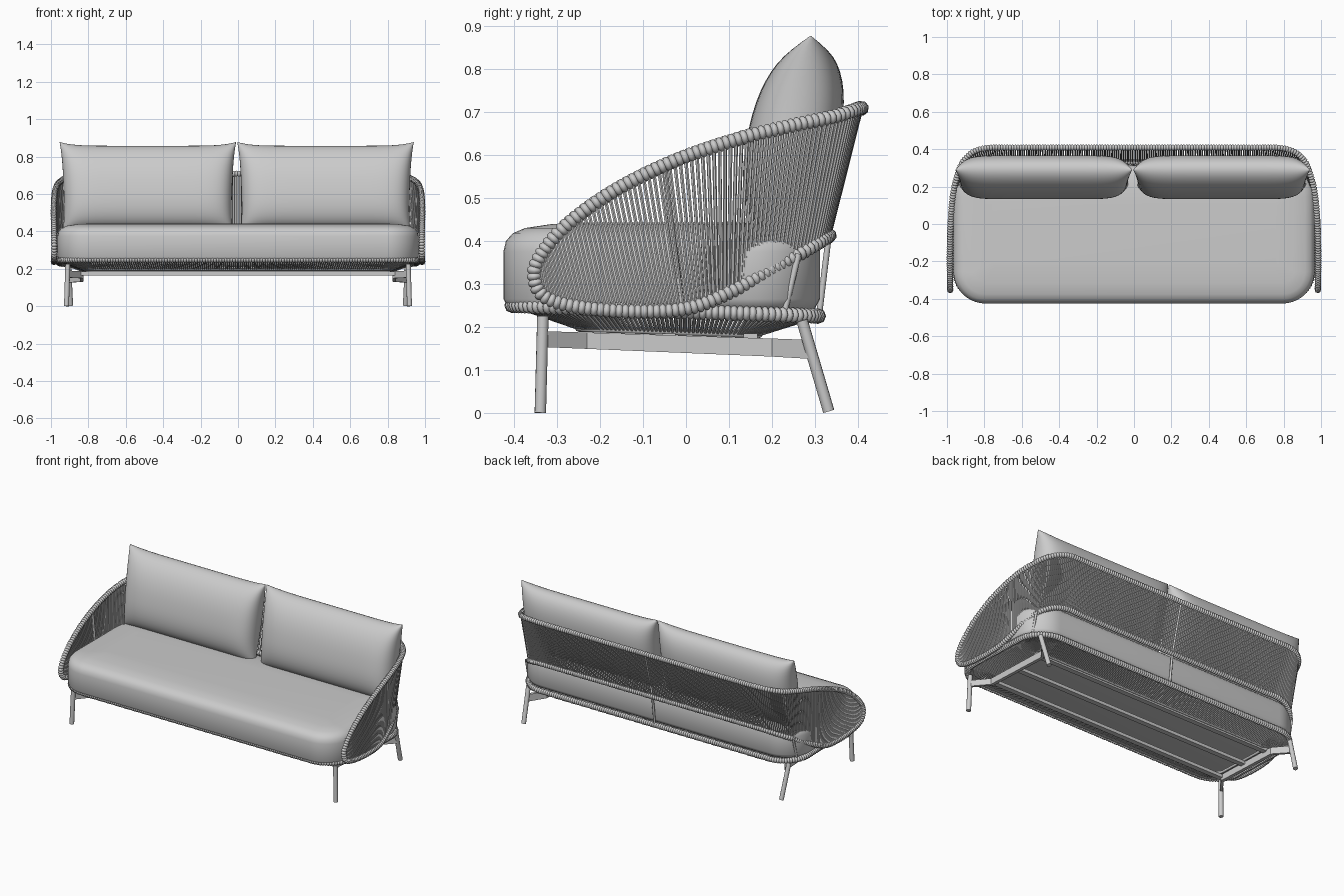
import bpy, bmesh, math
from mathutils import Vector

cube = bpy.data.objects.get("Cube")
if cube:
    bpy.data.objects.remove(cube, do_unlink=True)


def material(name, value):
    m = bpy.data.materials.new(name)
    m.use_nodes = True
    m.diffuse_color = (value, value, value, 1)
    m.node_tree.nodes["Principled BSDF"].inputs["Base Color"].default_value = (value, value, value, 1)
    return m


FABRIC = material("light grey", 0.6)


def finish(ob, angle=50):
    bpy.ops.object.select_all(action="DESELECT")
    bpy.context.view_layer.objects.active = ob
    ob.select_set(True)
    if ob.type == "CURVE":
        bpy.ops.object.convert(target="MESH")
        ob = bpy.context.object
    bpy.ops.object.shade_smooth_by_angle(angle=math.radians(angle))
    return ob


def mesh_object(name, bm):
    bmesh.ops.recalc_face_normals(bm, faces=bm.faces)
    me = bpy.data.meshes.new(name)
    bm.to_mesh(me)
    bm.free()
    me.materials.append(FABRIC)
    ob = bpy.data.objects.new(name, me)
    bpy.context.collection.objects.link(ob)
    return finish(ob)


def tubes(name, paths, radius, radii=None, closed=False, res=2):
    cu = bpy.data.curves.new(name, "CURVE")
    cu.dimensions = "3D"
    cu.bevel_depth = radius
    cu.bevel_resolution = res
    cu.use_fill_caps = not closed
    for path in paths:
        sp = cu.splines.new("POLY")
        sp.points.add(len(path) - 1)
        sp.use_cyclic_u = closed
        for i, p in enumerate(path):
            sp.points[i].co = (*p, 1)
            sp.points[i].radius = radii[i % len(radii)] if radii else 1
    cu.materials.append(FABRIC)
    ob = bpy.data.objects.new(name, cu)
    bpy.context.collection.objects.link(ob)
    return finish(ob)


def spline(pts, steps, closed=False):
    """Smooth curve through the points."""
    n, out = len(pts), []
    get = (lambda i: pts[i % n]) if closed else (lambda i: pts[max(0, min(n - 1, i))])
    for i in range(n if closed else n - 1):
        a, b, c, d = (get(i + k) for k in (-1, 0, 1, 2))
        for s in range(steps):
            t = s / steps
            out.append(0.5 * (2 * b + (c - a) * t + (2 * a - 5 * b + 4 * c - d) * t * t
                              + (3 * b - a - 3 * c + d) * t ** 3))
    return out if closed else out + [pts[-1]]


def resample(loop, count):
    """Evenly spaced points on a closed loop."""
    pts = loop + [loop[0]]
    total = sum((b - a).length for a, b in zip(pts, pts[1:]))
    out, walked = [], 0
    for a, b in zip(pts, pts[1:]):
        seg = (b - a).length
        while seg and len(out) < count and len(out) * total / count <= walked + seg:
            out.append(a.lerp(b, (len(out) * total / count - walked) / seg))
        walked += seg
    return out


def wrapped_rim(name, loop, radius=0.017, pitch=0.0145):
    length = sum((b - a).length for a, b in zip(loop, loop[1:] + loop[:1]))
    path = resample(loop, int(length / pitch) * 4)
    tubes(name, [path], radius, radii=(0.7, 0.95, 1, 0.95), closed=True)


def rounded_rect(x, y0, y1, r, z, inset=0, seg=10):
    x, y0, y1, r = x - inset, y0 + inset, y1 - inset, max(r - inset, 0.02)
    pts = []
    for k, (cx, cy) in enumerate([(x - r, y1 - r), (r - x, y1 - r), (r - x, y0 + r), (x - r, y0 + r)]):
        for s in range(seg + 1):
            a = (k + s / seg) * math.pi / 2
            pts.append(Vector((cx + r * math.cos(a), cy + r * math.sin(a), z)))
    return pts


def box(name, centre, size):
    bm = bmesh.new()
    bmesh.ops.create_cube(bm, size=1)
    bmesh.ops.scale(bm, vec=size, verts=bm.verts)
    bmesh.ops.translate(bm, vec=centre, verts=bm.verts)
    return mesh_object(name, bm)


def mirrored(p):
    return Vector((-p[0], p[1], p[2]))


# Seat cushion: stacked rounded outlines with a softly domed top
bm = bmesh.new()
rings = []
for inset, z in [(0.04, 0.235), (0.012, 0.243), (0, 0.265), (0, 0.375), (0.006, 0.4),
                 (0.022, 0.418), (0.05, 0.43), (0.11, 0.439), (0.2, 0.443)]:
    rings.append([bm.verts.new(p) for p in rounded_rect(0.965, -0.425, 0.312, 0.17, z, inset)])
for lo, hi in zip(rings, rings[1:]):
    for i in range(len(lo)):
        j = (i + 1) % len(lo)
        bm.faces.new((lo[i], lo[j], hi[j], hi[i]))
bm.faces.new(rings[0][::-1])
bm.faces.new(rings[-1])
mesh_object("seat_cushion", bm)


# Back pillows: pinched edges with pulled out corners
def pillow(name, cx):
    bm = bmesh.new()
    nu, nv = 40, 24
    bmesh.ops.create_grid(bm, x_segments=nu, y_segments=nv, size=1)
    back = bmesh.ops.duplicate(bm, geom=bm.faces[:])["geom"]
    back = {g for g in back if isinstance(g, bmesh.types.BMVert)}
    for vert in bm.verts:
        u, v = (math.sin(c * math.pi / 2) for c in vert.co.xy)
        swell = 0.108 * max(0, (1 - abs(u) ** 9) * (1 - abs(v) ** 2.3)) ** 0.5
        side = 1 if vert in back else -1
        vert.co = (cx + 0.472 * u * (0.98 + 0.02 * v) * (1 - 0.025 * (1 - abs(v) ** 3)),
                   0.25 + 0.04 * v + side * swell,
                   0.64 + 0.238 * v * (1 - 0.085 * (1 - abs(u) ** 7)))
    bmesh.ops.remove_doubles(bm, verts=bm.verts, dist=0.0005)
    mesh_object(name, bm)


pillow("back_pillow_right", -0.482)
pillow("back_pillow_left", 0.468)

# Shell rims: paired points on the upper and lower edge, front tip to back middle
TIP = Vector((0.983, -0.352, 0.31))
UPPER = [Vector(p) for p in [
    (0.983, -0.342, 0.36), (0.984, -0.28, 0.435), (0.985, -0.17, 0.515), (0.982, -0.03, 0.585),
    (0.972, 0.12, 0.637), (0.95, 0.24, 0.667), (0.905, 0.345, 0.69), (0.81, 0.402, 0.708),
    (0.6, 0.408, 0.708), (0, 0.408, 0.708)]]
LOWER = [Vector(p) for p in [
    (0.983, -0.325, 0.268), (0.984, -0.24, 0.245), (0.984, -0.11, 0.236), (0.98, 0.01, 0.245),
    (0.966, 0.11, 0.285), (0.94, 0.2, 0.335), (0.89, 0.285, 0.382), (0.79, 0.33, 0.41),
    (0.6, 0.332, 0.412), (0, 0.332, 0.412)]]
top_arc = [TIP] + UPPER + [mirrored(p) for p in UPPER[-2::-1]]
low_arc = [mirrored(TIP)] + [mirrored(p) for p in LOWER] + LOWER[-2::-1]
wrapped_rim("shell_rim", spline(top_arc + low_arc, 24, closed=True))

# Shell weave: cords strung between the two rims
upper, lower = spline([TIP] + UPPER, 400), spline([TIP] + LOWER, 400)
cords, walked = [], 0
for i in range(1, len(upper)):
    walked += ((upper[i] - upper[i - 1]).length + (lower[i] - lower[i - 1]).length) / 2
    if walked > 0.0115:
        walked = 0
        cords.append((upper[i], lower[i]))
cords += [tuple(mirrored(p) for p in c) for c in cords]
tubes("shell_weave", cords, 0.0045, res=1)

# Seat ring, slightly lower towards the back
def slope(p):
    return Vector((p.x, p.y, p.z - 0.035 * p.y))


ring = [slope(p) for p in rounded_rect(0.955, -0.405, 0.308, 0.16, 0.236)]
wrapped_rim("seat_ring", ring, 0.018)

# Seat weave: cords running from the ring down to the inner frame
inner = [slope(p) for p in rounded_rect(0.82, -0.25, 0.17, 0.05, 0.188)]
outer_dense, inner_dense, walked = [], [], 0
cords = []
for i in range(len(ring)):
    j = (i + 1) % len(ring)
    count = max(1, round((ring[j] - ring[i]).length / 0.0115))
    for s in range(count):
        cords.append((ring[i].lerp(ring[j], s / count), inner[i].lerp(inner[j], s / count)))
tubes("seat_weave", cords, 0.0045, res=1)
tubes("inner_frame", [inner], 0.008, closed=True)

# Cross rails under the seat
for name, y in (("front_rail", -0.235), ("middle_rail", -0.04), ("back_rail", 0.15)):
    box(name, (0, y, 0.175), (1.68, 0.032, 0.02))

# Legs, bent side bars and shell posts on both sides
for side, s in (("left", 1), ("right", -1)):
    tubes("front_leg_" + side, [[(s * 0.917, -0.339, 0), (s * 0.91, -0.333, 0.225)]], 0.0135, res=4)
    tubes("back_leg_" + side, [[(s * 0.895, 0.332, 0.004), (s * 0.905, 0.27, 0.215)]], 0.0135, res=4)
    bm = bmesh.new()
    rows = []
    for x, y, lo, hi in [(0.91, -0.33, 0.153, 0.19), (0.835, -0.23, 0.149, 0.187),
                         (0.835, 0.2, 0.131, 0.173), (0.9, 0.285, 0.126, 0.17)]:
        rows.append([bm.verts.new((s * (x + dx), y, z))
                     for dx, z in ((-0.01, lo), (0.01, lo), (0.01, hi), (-0.01, hi))])
    for a, b in zip(rows, rows[1:]):
        for i in range(4):
            j = (i + 1) % 4
            bm.faces.new((a[i], a[j], b[j], b[i]))
    bm.faces.new(rows[0])
    bm.faces.new(rows[-1])
    finish(mesh_object("side_bar_" + side, bm), 20)
    tubes("corner_post_" + side, [[(s * 0.93, 0.228, 0.23), (s * 0.928, 0.262, 0.37)]], 0.007)
    tubes("arm_post_" + side, [[(s * 0.974, -0.01, 0.245), (s * 0.974, -0.05, 0.57)]], 0.007)
tubes("middle_post", [[(0, 0.31, 0.23), (0, 0.332, 0.41)]], 0.007)
